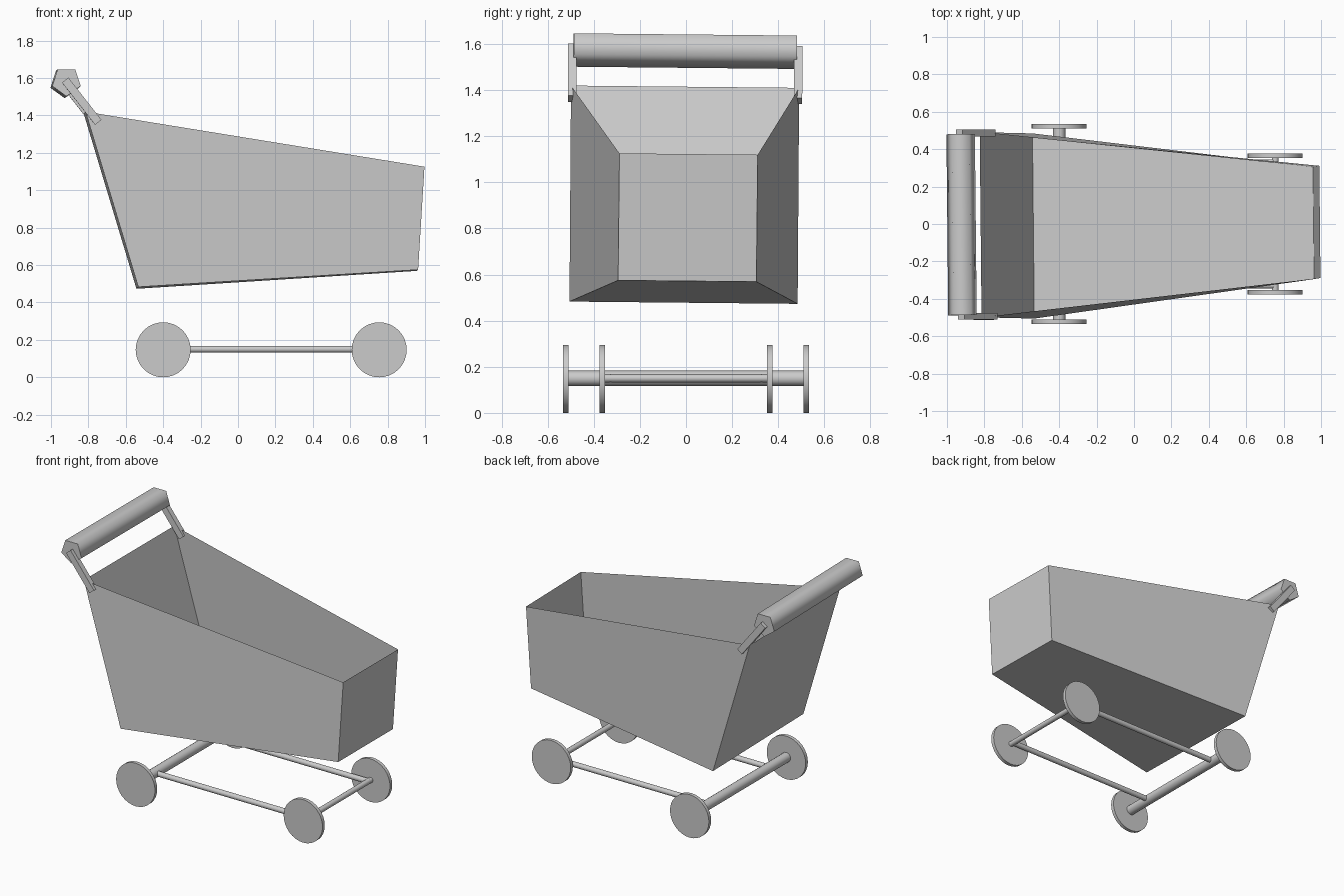
import bpy, bmesh
from math import pi, sin, cos, atan2, hypot
from mathutils import Matrix, Vector

if "Cube" in bpy.data.objects:
    bpy.data.objects.remove(bpy.data.objects["Cube"])

# slight tilt shared by basket and handle
TILT = (Matrix.Translation((0, 0, 1)) @ Matrix.Rotation(-0.01, 4, 'X')
        @ Matrix.Rotation(0.01, 4, 'Z') @ Matrix.Translation((0, 0, -1)))


def smooth(ob, angle):
    bpy.ops.object.select_all(action='DESELECT')
    ob.select_set(True)
    bpy.context.view_layer.objects.active = ob
    bpy.ops.object.shade_smooth_by_angle(angle=angle)


def rod(name, a, b, radius, sides=16, angle=pi / 4, spin=0.0):
    a, b = Vector(a), Vector(b)
    d = b - a
    bpy.ops.mesh.primitive_cylinder_add(vertices=sides, radius=radius, depth=d.length)
    ob = bpy.context.object
    ob.name = name
    ob.data.transform(Matrix.Translation((a + b) / 2)
                      @ d.to_track_quat('Z', 'Y').to_matrix().to_4x4()
                      @ Matrix.Rotation(spin, 4, 'Z'))
    smooth(ob, angle)
    return ob


def loft(name, rings, faces):
    bm = bmesh.new()
    v = [bm.verts.new(p) for p in rings]
    for f in faces:
        bm.faces.new([v[i] for i in f])
    bmesh.ops.recalc_face_normals(bm, faces=bm.faces)
    me = bpy.data.meshes.new(name)
    bm.to_mesh(me)
    bm.free()
    ob = bpy.data.objects.new(name, me)
    bpy.context.collection.objects.link(ob)
    return ob


# open basket: side profile with half widths (x, z, half y)
profile = [(-0.82, 1.415, 0.495), (-0.538, 0.478, 0.495),
           (0.96, 0.572, 0.30), (0.994, 1.123, 0.30)]
pts = [(x, s * w, z) for s in (-1, 1) for x, z, w in profile]
basket = loft("basket", pts, [(0, 1, 2, 3), (4, 5, 6, 7), (0, 1, 5, 4),
                              (1, 2, 6, 5), (2, 3, 7, 6)])
basket.data.transform(TILT)

# five-sided handle grip, smooth around its length
c = Vector((-0.922, 0, 1.577))
ring = [(c.x + 0.08 * cos(a), y, c.z + 0.08 * sin(a))
        for y in (-0.484, 0.484) for a in [-pi / 2 + 2 * pi * i / 5 for i in range(5)]]
grip = loft("handle_grip", ring, [range(5), range(5, 10)]
            + [(i, (i + 1) % 5, 5 + (i + 1) % 5, 5 + i) for i in range(5)])
grip.data.transform(TILT)
smooth(grip, pi / 2.2)

# handle arms
top, low = (-0.929, 1.584), (-0.752, 1.358)
dx, dz = low[0] - top[0], low[1] - top[1]
for side, s in (("front", -1), ("back", 1)):
    bpy.ops.mesh.primitive_cube_add(size=1)
    arm = bpy.context.object
    arm.name = side + "_handle_arm"
    arm.data.transform(TILT
                       @ Matrix.Translation(((top[0] + low[0]) / 2, s * 0.49, (top[1] + low[1]) / 2))
                       @ Matrix.Rotation(-atan2(dz, dx), 4, 'Y')
                       @ Matrix.Diagonal((hypot(dx, dz), 0.036, 0.043, 1)))

# axles, wheels and side rails
H = 0.147
for name, x, y, r, half in (("rear", -0.4, 0.522, 0.033, 0.515),
                            ("leading", 0.755, 0.364, 0.018, 0.36)):
    rod(name + "_axle", (x, -half, H + 0.003), (x, half, H + 0.003), r)
    for side, s in (("front", -1), ("back", 1)):
        rod(f"{name}_{side}_wheel", (x, s * (y - 0.012), H), (x, s * (y + 0.012), H), H, 32)
for side, s in (("front", -1), ("back", 1)):
    rod(side + "_rail", (-0.4, s * 0.328, H + 0.003), (0.762, s * 0.328, H + 0.003), 0.018)
